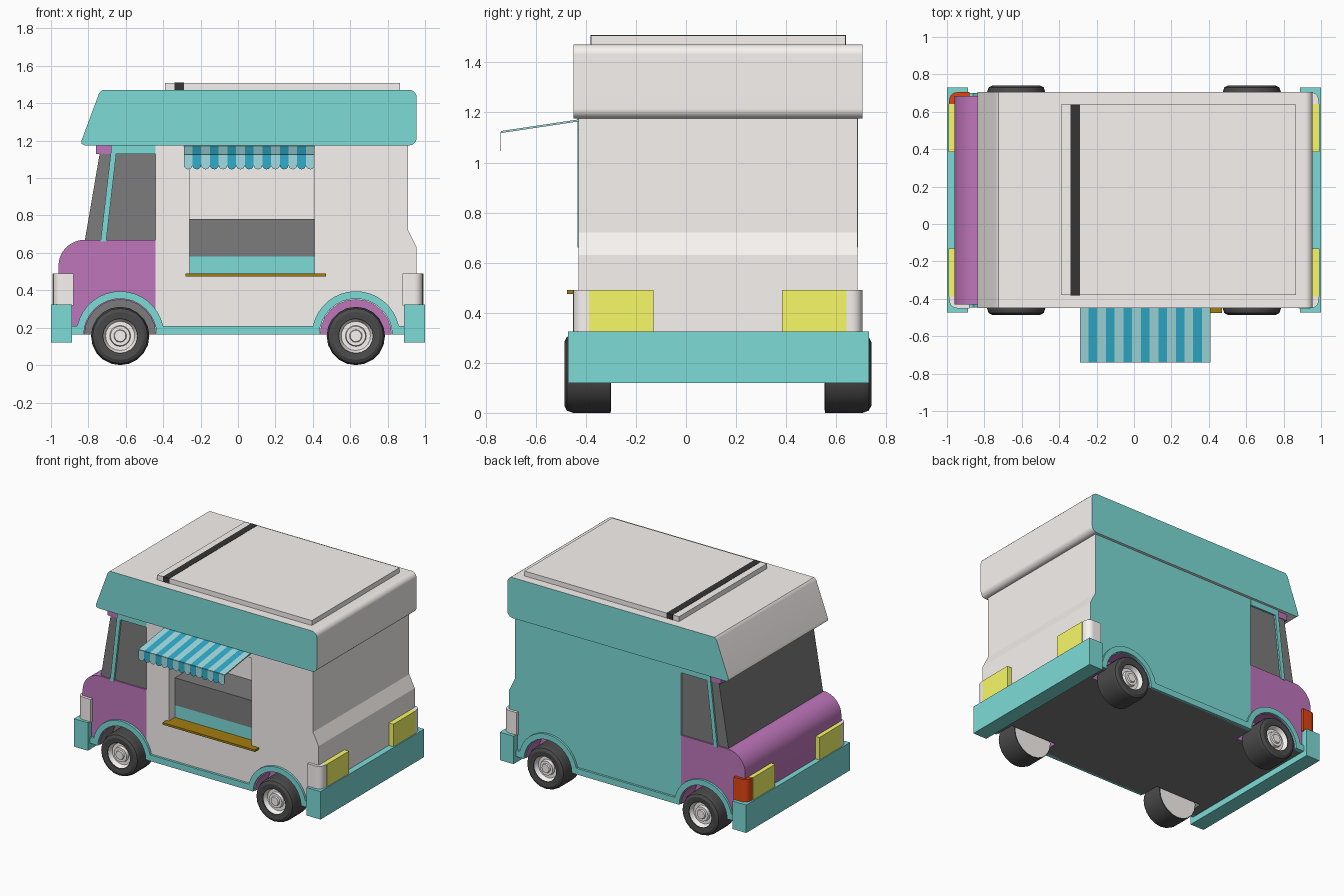
import bpy, bmesh
from math import sin, cos, pi, radians, degrees, asin

if "Cube" in bpy.data.objects:
    bpy.data.objects.remove(bpy.data.objects["Cube"])

C = 0.127  # centre line of the vehicle in y


def mat(name, r, g, b):
    m = bpy.data.materials.new(name)
    m.diffuse_color = (r, g, b, 1)
    m.use_nodes = True
    m.node_tree.nodes["Principled BSDF"].inputs["Base Color"].default_value = m.diffuse_color
    return m


TEAL = mat("teal", .20, .71, .68)
PURPLE = mat("purple", .52, .18, .50)
YELLOW = mat("yellow", .94, .95, .14)
GLASS = mat("dark_glass", .20, .20, .20)
RUBBER = mat("rubber", .07, .07, .07)
BLACK = mat("black", .035, .035, .035)
BROWN = mat("brown", .36, .20, .005)
RED = mat("red", .75, .06, .005)
BLUE = mat("blue", .03, .42, .60)
PALE = mat("pale_teal", .36, .72, .75)
WHITE = mat("light_grey", .94, .90, .88)


def finish(bm, name, mats):
    bmesh.ops.recalc_face_normals(bm, faces=bm.faces)
    me = bpy.data.meshes.new(name)
    bm.to_mesh(me)
    bm.free()
    for m in mats:
        me.materials.append(m)
    ob = bpy.data.objects.new(name, me)
    bpy.context.collection.objects.link(ob)
    return ob


def extrude(name, pts, y0, y1, rim, near=None, far=None, under=None):
    """Side profile (x, z) extruded along y, with separate colours for the caps."""
    bm = bmesh.new()
    a = [bm.verts.new((x, y0, z)) for x, z in pts]
    b = [bm.verts.new((x, y1, z)) for x, z in pts]
    bm.faces.new(a)
    bm.faces.new(b)
    for i in range(len(pts)):
        j = (i + 1) % len(pts)
        bm.faces.new((a[i], a[j], b[j], b[i]))
    bmesh.ops.recalc_face_normals(bm, faces=bm.faces)
    near, far, under = near or rim, far or rim, under or rim
    mats = list(dict.fromkeys((rim, near, far, under)))
    for f in bm.faces:
        n = f.normal
        m = near if n.y < -.9 else far if n.y > .9 else under if n.z < -.99 else rim
        f.material_index = mats.index(m)
    return finish(bm, name, mats)


def box(name, x0, x1, y0, y1, z0, z1, m):
    return extrude(name, [(x0, z0), (x1, z0), (x1, z1), (x0, z1)], y0, y1, m)


def arc(cx, cz, r, a0, a1, n=8):
    return [(cx + r * cos(radians(a0 + (a1 - a0) * i / n)),
             cz + r * sin(radians(a0 + (a1 - a0) * i / n))) for i in range(n + 1)]


def cut(ob, cutter):
    mod = ob.modifiers.new("cut", 'BOOLEAN')
    mod.operation = 'DIFFERENCE'
    mod.solver = 'EXACT'
    mod.material_mode = 'TRANSFER'
    mod.object = cutter
    bpy.context.view_layer.objects.active = ob
    bpy.ops.object.modifier_apply(modifier=mod.name)
    bpy.data.objects.remove(cutter)


# kitchen body, with a kinked rear wall
body = extrude("kitchen_body", [(-.44, .165), (.955, .165), (.955, .63), (.91, .72),
               (.91, 1.2), (-.44, 1.2)], -.43, .685, WHITE, WHITE, TEAL, GLASS)
# cab with rounded hood
cab = extrude("cab", [(-.44, .165), (-.90, .165), (-.96, .3)] + arc(-.82, .53, .14, 180, 90)
              + [(-.44, .67)], -.43, .685, PURPLE, under=GLASS)

# wheel wells and serving hatch
for x, ob in ((-.63, cab), (.63, body)):
    for y0, y1 in ((-.6, -.29), (.54, .9)):
        m = GLASS if x < 0 and y0 < 0 else PURPLE
        cut(ob, extrude("well_cutter", arc(x, .16, .19, 0, 345, 23), y0, y1, m))
cut(body, box("hatch_cutter", -.26, .41, -.6, -.1, .487, 1.13, WHITE))
box("hatch_counter", -.26, .41, -.36, -.1, .48, .58, TEAL)
box("hatch_appliance", -.26, .41, -.36, -.1, .58, .78, GLASS)
box("hatch_sill", -.28, .47, -.475, -.36, .475, .49, BROWN)

# cab windows, pillars and header
extrude("cab_windows", [(-.82, .66), (-.44, .66), (-.44, 1.14), (-.738, 1.14)], -.42, .675, GLASS)
box("cab_header", -.76, -.68, -.425, .68, 1.13, 1.19, PURPLE)
for side in (-1, 1):
    yc = C + side * .553
    box("door_header", -.68, -.44, yc - .008, yc + .008, 1.13, 1.19, TEAL)
    extrude("door_pillar", [(-.735, .66), (-.705, .66), (-.645, 1.18), (-.675, 1.18)],
            yc - .008, yc + .008, TEAL)

# overhanging roof with rounded rear, and raised panel
extrude("roof", [(-.82, 1.175), (-.838, 1.185), (-.835, 1.205), (-.742, 1.455), (-.725, 1.472)]
        + arc(.915, 1.432, .04, 90, 0, 5)
        + arc(.915, 1.215, .04, 0, -90, 5), -.45, .705, WHITE, TEAL, TEAL)
box("roof_panel", -.39, .865, -.38, .638, 1.46, 1.508, WHITE)
box("roof_strip", -.34, -.29, -.382, .64, 1.465, 1.51, BLACK)

# side skirts with wheel arches
R, r, zc = .235, .195, .16
a = degrees(asin((.21 - zc) / R))
b = degrees(asin((.165 - zc) / r))
skirt = ([(-.92, .21)] + arc(-.63, zc, R, 180 - a, a, 16) + arc(.63, zc, R, 180 - a, a, 16)
         + [(.92, .21), (.92, .165)] + arc(.63, zc, r, b, 180 - b, 16)
         + arc(-.63, zc, r, b, 180 - b, 16) + [(-.92, .165)])
for side in (-1, 1):
    yc = C + side * .56
    extrude("side_skirt", skirt, yc - .014, yc + .014, TEAL)

# bumpers and lamps at both ends
for end in (-1, 1):
    box("bumper", *sorted((end * .888, end)), -.472, .73, .12, .325, TEAL)
    for side in (-1, 1):
        m = RED if (end, side) == (-1, 1) else WHITE
        # corner lamp, rounded outside edge
        bm = bmesh.new()
        xo, xi, yo, yi = end * .988, end * .88, C + side * .578, C + side * .515
        cx, cy, q = xo - end * .045, yo - side * .045, .045
        plan = [(xi, yi), (xo, yi)] + [(cx + end * q * cos(t * pi / 10), cy + side * q * sin(t * pi / 10))
                                       for t in range(6)] + [(xi, yo)]
        f = bm.faces.new([bm.verts.new((x, y, .32)) for x, y in plan])
        up = bmesh.ops.extrude_face_region(bm, geom=[f])
        for v in up["geom"]:
            if isinstance(v, bmesh.types.BMVert):
                v.co.z = .49
        finish(bm, "corner_lamp", [m])
        box("lamp", *sorted((end * .93, end * .992)),
            *sorted((C + side * .257, C + side * .515)), .32, .49, YELLOW)


# wheels: turned profile of (radius, distance inward from outer face)
def lathe(name, prof, x, side, m, n=20):
    bm = bmesh.new()
    rings = []
    for rad, d in prof:
        y = C + side * (.613 - d)
        if rad == 0:
            rings.append([bm.verts.new((x, y, .156))] * n)
        else:
            rings.append([bm.verts.new((x + rad * cos(2 * pi * i / n), y, .156 + rad * sin(2 * pi * i / n)))
                          for i in range(n)])
    for p, q in zip(rings, rings[1:]):
        for i in range(n):
            j = (i + 1) % n
            bm.faces.new(list(dict.fromkeys((p[i], p[j], q[j], q[i]))))
    finish(bm, name, [m])


for x in (-.63, .63):
    for side in (-1, 1):
        lathe("tyre", [(.092, .03), (.092, .004), (.128, 0), (.147, .01), (.156, .035),
                       (.156, .185), (.13, .187)], x, side, RUBBER)
        lathe("rim", [(.092, .012), (.078, .04), (.056, .04), (.052, .02),
                      (.034, .02), (.03, .01), (0, .01)], x, side, WHITE)
        lathe("wheel_back", [(.15, .187), (0, .187)], x, side, WHITE)

# striped awning with scalloped valance
N, X0, W = 15, -.29, .7 / 15
for i in range(N):
    m = BLUE if i % 2 else PALE
    x0 = X0 + i * W
    bm = bmesh.new()
    vs = [bm.verts.new((x, y, z + dz)) for x in (x0, x0 + W)
          for y, z in ((-.43, 1.168), (-.738, 1.122)) for dz in (-.004, .004)]
    bmesh.ops.convex_hull(bm, input=vs)
    finish(bm, "awning_stripe", [m])
    extrude("awning_scallop", [(x0, 1.122), (x0, 1.07)]
            + arc(x0 + W / 2, 1.07, W / 2, 180, 360, 8)[1:-1]
            + [(x0 + W, 1.07), (x0 + W, 1.122)], -.740, -.738, m)

# shading: smooth curves, crisp edges, flat panels
bpy.ops.object.select_all(action='SELECT')
bpy.ops.object.shade_smooth_by_angle(angle=radians(25))
for ob in bpy.context.selected_objects:
    wn = ob.modifiers.new("flat_panels", 'WEIGHTED_NORMAL')
    wn.keep_sharp = True
